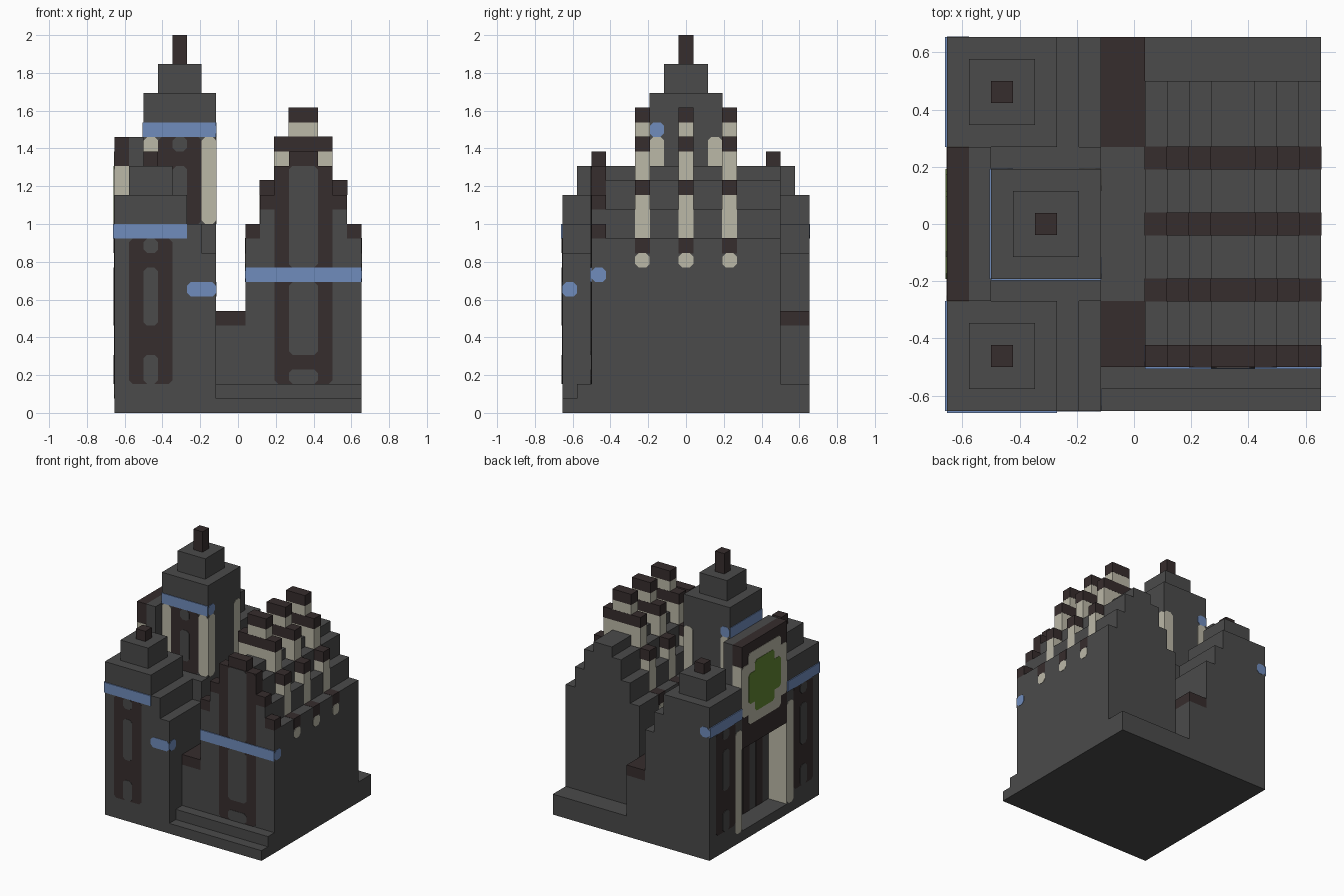
import bpy
import bmesh

if "Cube" in bpy.data.objects:
    bpy.data.objects.remove(bpy.data.objects["Cube"])

UNIT = 1 / 13      # one building block
SPAN = 17          # blocks along each side of the footprint


def material(name, r, g, b):
    mat = bpy.data.materials.new(name)
    mat.use_nodes = True
    mat.diffuse_color = (r, g, b, 1)
    mat.node_tree.nodes["Principled BSDF"].inputs["Base Color"].default_value = (r, g, b, 1)
    return mat


STONE = material("grey stone", .069, .069, .069)
DARK = material("dark brown trim", .037, .026, .026)
CREAM = material("cream stone", .50, .48, .39)
BLUE = material("blue band", .162, .262, .503)
GREEN = material("green glass", .12, .235, .033)


def finish(name, mat, bm):
    bmesh.ops.recalc_face_normals(bm, faces=bm.faces)
    for v in bm.verts:
        v.co.x = (v.co.x - SPAN / 2) * UNIT
        v.co.y = (v.co.y - SPAN / 2) * UNIT
        v.co.z *= UNIT
    mesh = bpy.data.meshes.new(name)
    bm.to_mesh(mesh)
    bm.free()
    mesh.materials.append(mat)
    bpy.context.collection.objects.link(bpy.data.objects.new(name, mesh))


def block(name, mat, xs, ys, zs, grow=0):
    """Box between block coordinates."""
    bm = bmesh.new()
    bmesh.ops.create_cube(bm, size=1)
    for v in bm.verts:
        for axis, (low, high) in enumerate((xs, ys, zs)):
            v.co[axis] = high + grow if v.co[axis] > 0 else low - grow
    finish(name, mat, bm)


def plate(name, mat, side, at, us, zs, layer=1, cut=.25):
    """Thin painted panel with clipped corners on a wall facing side."""
    (a, b), (c, d) = us, zs
    if cut:
        outline = [(a + cut, c), (b - cut, c), (b, c + cut), (b, d - cut),
                   (b - cut, d), (a + cut, d), (a, d - cut), (a, c + cut)]
    else:
        outline = [(a, c), (b, c), (b, d), (a, d)]
    out = at + layer * (.03 if side[0] == "+" else -.03)
    bm = bmesh.new()
    rings = []
    for depth in (at, out):
        rings.append([bm.verts.new((depth, u, z) if side[1] == "x" else (u, depth, z))
                      for u, z in outline])
        bm.faces.new(rings[-1])
    for i in range(len(outline)):
        j = (i + 1) % len(outline)
        bm.faces.new((rings[0][i], rings[0][j], rings[1][j], rings[1][i]))
    finish(name, mat, bm)


def arcade(name, side, at, us, zs, slots):
    """Dark window frame with stone slots down its middle."""
    plate(name + "_frame", DARK, side, at, us, zs)
    for low, high in slots:
        plate(name + "_slot", STONE, side, at, (us[0] + 1, us[1] - 1), (low, high), layer=2)


def flip(pair):
    return (SPAN - pair[1], SPAN - pair[0])


# Corner towers and the stepped walls beside them, mirrored front to back
for label, side in (("front", lambda p: p), ("back", flip)):
    ys = side((0, 5))
    tower = label + "_tower"
    block(tower, STONE, (0, 5), ys, (0, 15))
    block(tower + "_cap", STONE, (1, 4), side((1, 4)), (15, 17))
    block(tower + "_pinnacle", DARK, (2, 3), side((2, 3)), (17, 18))
    block(label + "_wall_high", STONE, (5, 6), ys, (0, 13))
    block(label + "_wall_low", STONE, (6, 7), ys, (0, 11))
    arcade(tower + "_west_window", "-x", 0, side((1, 4)), (2, 12), ((2, 4), (6, 10), (11, 12)))
    plate(tower + "_west_band", BLUE, "-x", 0, ys, (12, 13), layer=3, cut=0)
    plate(label + "_door_jamb", CREAM, "-x", 0, side((4, 5)), (1, 11))
arcade("front_tower_window", "-y", 0, (1, 4), (2, 12), ((2, 4), (6, 10), (11, 12)))
plate("front_tower_band", BLUE, "-y", 0, (0, 5), (12, 13), layer=3, cut=0)
plate("back_tower_band", BLUE, "+y", SPAN, (0, 1), (12, 13))
plate("front_wall_band", BLUE, "-y", 0, (5, 7), (8, 9))
plate("front_wall_band_end", BLUE, "+x", 7, (0, 1), (8, 9))

# Central body, west screen and deep doorway
MID = (5, 12)
block("central_body", STONE, (2, 7), MID, (0, 13))
block("door_floor", STONE, (0, 2), MID, (0, 1))
block("west_screen", DARK, (0, 1), MID, (9, 19))
block("west_screen_backing", STONE, (1, 2), MID, (9, 19))
for at, inner, outer in ((5, "+y", "-y"), (12, "-y", "+y")):
    plate("door_side", CREAM, inner, at, (0, 2), (1, 9), cut=0)
    plate("screen_side", CREAM, outer, at, (0, 1), (15, 17), cut=0)
for start in (6, 8, 10):
    plate("door_stripe", DARK, "-x", 2, (start, start + 1), (1, 9), cut=0)

# Round window: cream surround and green glass
plate("rose_surround_wide", CREAM, "-x", 0, MID, (12, 17))
plate("rose_surround_tall", CREAM, "-x", 0, (6, 11), (11, 18))
plate("rose_glass_wide", GREEN, "-x", 0, (6, 11), (13, 16), layer=2)
plate("rose_glass_tall", GREEN, "-x", 0, (7, 10), (12, 17), layer=2)

# Central tower
block("central_tower", STONE, (2, 7), (6, 11), (13, 22))
block("central_tower_cap", STONE, (3, 6), (7, 10), (22, 24))
block("central_pinnacle", DARK, (4, 5), (8, 9), (24, 26))
arcade("central_window", "-y", 6, (3, 6), (13, 19), ((14, 17), (18, 19)))
for face, at, low, high in (("-y", 6, 2, 7), ("+y", 11, 2, 7), ("+x", 7, 6, 11), ("-x", 2, 6, 11)):
    for start in (low, high - 1):
        plate("central_quoin", CREAM, face, at, (start, start + 1), (13, 19))
for face, at, us in (("-y", 6, (2, 7)), ("-x", 2, (6, 11))):
    plate("central_band", BLUE, face, at, us, (19, 20), layer=2, cut=0)
plate("central_band_east_end", BLUE, "+x", 7, (6, 7), (19, 20))
plate("central_band_back_end", BLUE, "+y", 11, (2, 3), (19, 20))

# Low link between the two halves
block("link", STONE, (7, 9), (2, SPAN), (0, 6))
block("link_roof", STONE, (7, 9), MID, (6, 7))
for ys in ((2, 5), (12, SPAN)):
    block("link_dark_roof", DARK, (7, 9), ys, (6, 7))

# Entrance steps and rear plinth
block("front_step_low", STONE, (7, SPAN), (0, 1), (0, 1))
block("front_step_high", STONE, (7, SPAN), (1, 2), (0, 2))
block("rear_plinth", STONE, (9, SPAN), (15, SPAN), (0, 2))

# East hall with a stepped roof, and a front gable one block higher
for inset, height, trim in ((0, 12, 1), (1, 14, 1), (2, 16, 2), (3, 17, 1)):
    xs = (9 + inset, SPAN - inset)
    block("hall_tier", STONE, xs, (3, 15), (0, height))
    block("gable_tier", STONE, xs, (2, 3), (0, height + 1 - trim))
    for start in (xs[0], xs[1] - 1):
        block("gable_trim", DARK, (start, start + 1), (2, 3), (height + 1 - trim, height + 1))
arcade("gable_window", "-y", 2, (11, 15), (2, 17), ((2, 3), (4, 9), (10, 17)))
plate("gable_band", BLUE, "-y", 2, (9, SPAN), (9, 10), layer=3, cut=0)
plate("gable_band_east_end", BLUE, "+x", SPAN, (2, 3), (9, 10))
plate("gable_band_west_end", BLUE, "-x", 9, (2, 3), (9, 10))

# Three stepped ribs across the hall roof
for y in (5, 8, 11):
    rib = (y, y + 1)
    block("rib_foot", DARK, (9, SPAN), rib, (11, 12), grow=.02)
    plate("rib_east_end", CREAM, "+x", SPAN, rib, (10, 11))
    plate("rib_west_end", CREAM, "-x", 9, rib, (10, 11))
    for inset, base, top in ((1, 12, 16), (2, 16, 19), (3, 19, 21)):
        xs = (9 + inset, SPAN - inset)
        block("rib_post", CREAM, xs, rib, (base, top - 1), grow=.01)
        block("rib_cap", DARK, xs, rib, (top - 1, top), grow=.02)
